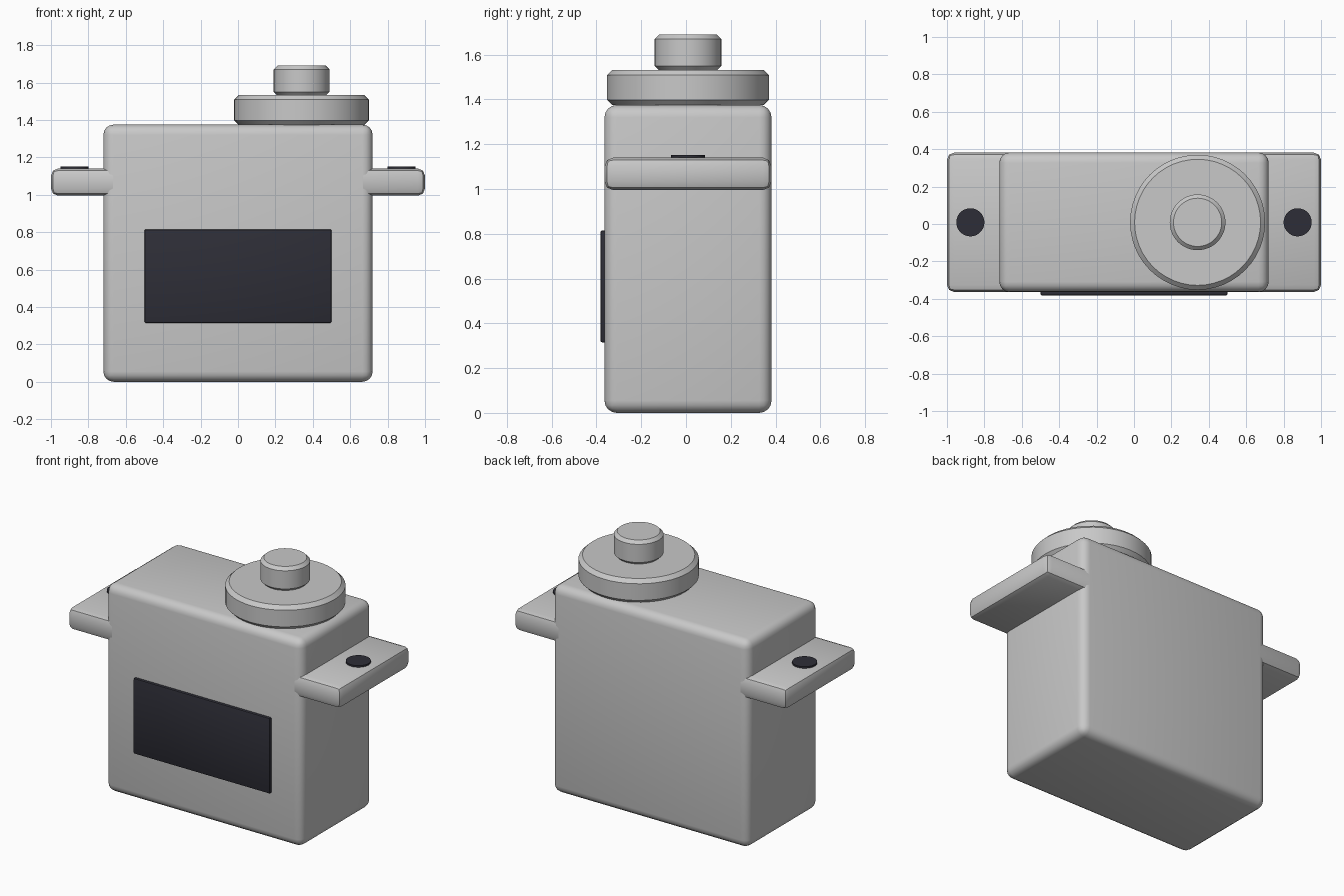
import bpy, math

if "Cube" in bpy.data.objects:
    bpy.data.objects.remove(bpy.data.objects["Cube"])


def material(name, rgb):
    m = bpy.data.materials.new(name)
    m.diffuse_color = (*rgb, 1)
    m.use_nodes = True
    m.node_tree.nodes["Principled BSDF"].inputs["Base Color"].default_value = m.diffuse_color
    return m


GREY = material("light_grey", (0.58, 0.58, 0.58))
DARK = material("dark_slate", (0.027, 0.027, 0.038))


def finish(name, mat, bevel, segments):
    ob = bpy.context.object
    ob.name = name
    ob.data.materials.append(mat)
    if bevel:
        mod = ob.modifiers.new("Bevel", 'BEVEL')
        mod.width, mod.segments = bevel, segments
        mod.limit_method = 'ANGLE'
        mod.angle_limit = math.radians(40)
        bpy.ops.object.modifier_apply(modifier=mod.name)
    bpy.ops.object.shade_smooth_by_angle(angle=math.radians(32))
    return ob


def box(name, lo, hi, mat, bevel, segments):
    bpy.ops.mesh.primitive_cube_add(size=1, location=[(a + b) / 2 for a, b in zip(lo, hi)])
    bpy.context.object.scale = [b - a for a, b in zip(lo, hi)]
    bpy.ops.object.transform_apply(location=False, rotation=False, scale=True)
    return finish(name, mat, bevel, segments)


def disc(name, x, radius, z0, z1, mat, bevel):
    bpy.ops.mesh.primitive_cylinder_add(vertices=48, radius=radius, depth=z1 - z0,
                                        location=(x, MID_Y, (z0 + z1) / 2))
    return finish(name, mat, bevel, 1)


FRONT, BACK = -0.364, 0.382
MID_Y = (FRONT + BACK) / 2

# Main case and the mounting bar running through it
box("case", (-0.72, FRONT, 0), (0.72, BACK, 1.375), GREY, 0.055, 4)
box("mounting_bar", (-1, FRONT + 0.0005, 0.995), (1, BACK - 0.0005, 1.14), GREY, 0.038, 2)

# Output wheel and shaft
disc("output_wheel", 0.34, 0.361, 1.374, 1.532, GREY, 0.024)
disc("output_shaft", 0.34, 0.149, 1.53, 1.69, GREY, 0.02)

# Screw spots on both ears
for side, x in (("left", -0.875), ("right", 0.875)):
    disc("screw_spot_" + side, x, 0.075, 1.132, 1.151, DARK, 0)

# Label plate on the front
box("front_label", (-0.5, -0.382, 0.315), (0.5, -0.355, 0.815), DARK, 0.008, 2)
